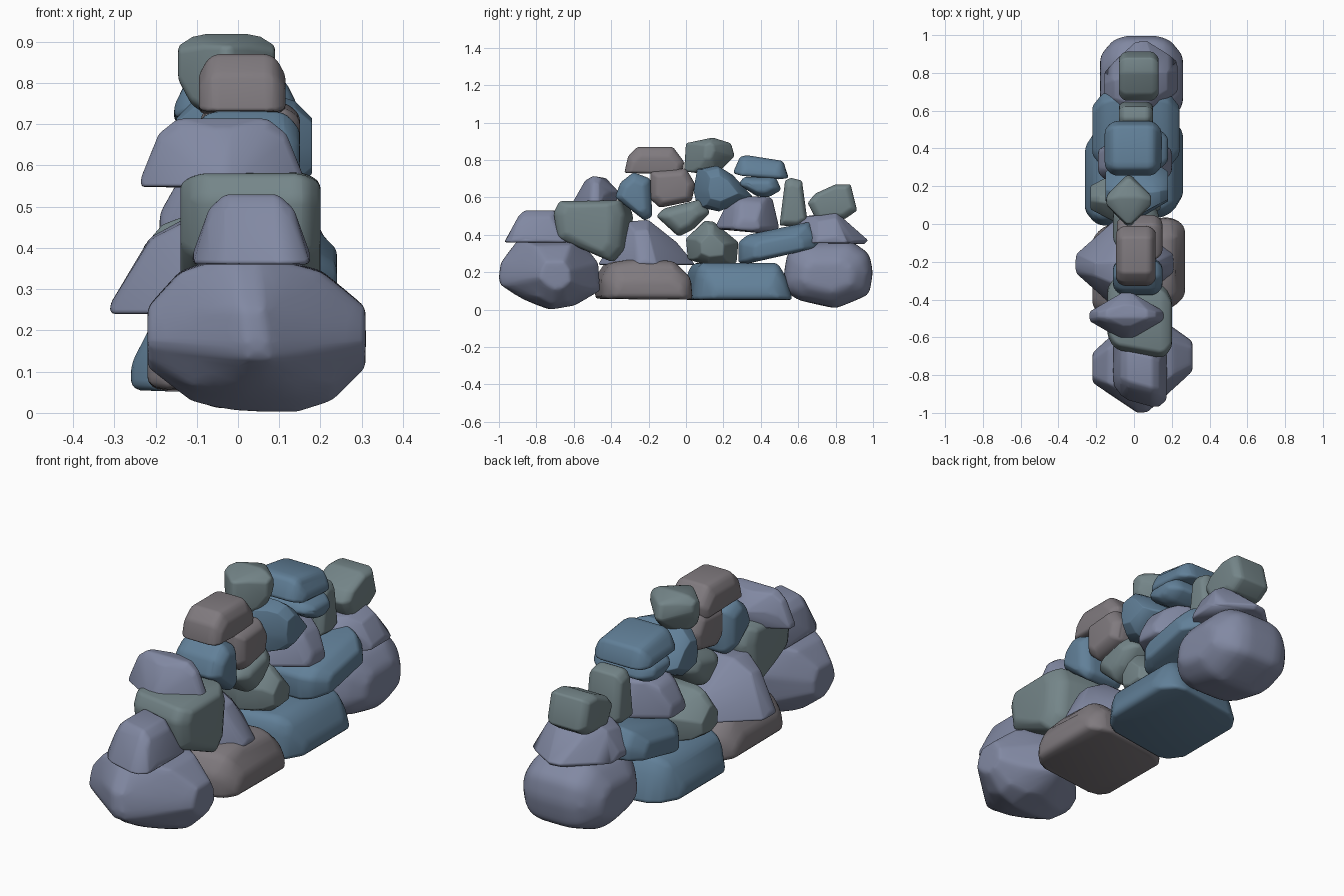
import bpy, bmesh

COLS = {"slate": (0.222, 0.25, 0.365, 1), "teal": (0.175, 0.235, 0.248, 1),
        "blue": (0.12, 0.215, 0.315, 1), "brown": (0.215, 0.195, 0.21, 1)}
MATS = {}
for k, c in COLS.items():
    MATS[k] = bpy.data.materials.new(k + "_stone")
    MATS[k].diffuse_color = c


def stone(name, col, x0, x1, prof, core=0.6, sy=0.65, sz=0.6, pivot=0.5, shift=0.0, w=0.035,
          ycore=None, skew=0.0, smooth=False):
    """Rounded hull: side profile (y, z) over the core, shrunk towards both x ends.
    ycore sets a separate (shorter) core for the plan outline, giving diamond plans."""
    ycore = core if ycore is None else ycore
    ys, zs = [p[0] for p in prof], [p[1] for p in prof]
    cy = (min(ys) + max(ys)) / 2
    cz = min(zs) + pivot * (max(zs) - min(zs))
    cx, hx = (x0 + x1) / 2, (x1 - x0) / 2

    def scale(t, c, s):
        u = max(0, (t - c) / (1 - c))
        f = 1 - u if c == ycore and ycore != core else 1 - 0.32 * u - 0.68 * u ** 3
        return s + (1 - s) * f

    bm = bmesh.new()
    for a in sorted({ycore, core, (core + 1) / 2, 1}):
        for t in (-a, a):
            for y, z in prof:
                bm.verts.new((cx + hx * t - skew * (z - cz) * (1 - a * a),
                              cy + (y - cy) * scale(a, ycore, sy) + shift * t,
                              cz + (z - cz) * scale(a, core, sz)))
    r = bmesh.ops.convex_hull(bm, input=bm.verts[:])
    junk = {g for g in r["geom_interior"] + r["geom_unused"] if isinstance(g, bmesh.types.BMVert)}
    bmesh.ops.delete(bm, geom=list(junk), context="VERTS")
    bmesh.ops.remove_doubles(bm, verts=bm.verts[:], dist=0.012)
    bmesh.ops.dissolve_limit(bm, angle_limit=0.12, verts=bm.verts[:], edges=bm.edges[:])
    bmesh.ops.recalc_face_normals(bm, faces=bm.faces[:])
    for f in bm.faces:
        f.smooth = True
    me = bpy.data.meshes.new(name)
    bm.to_mesh(me)
    bm.free()
    me.materials.append(MATS[col])
    ob = bpy.data.objects.new(name, me)
    bpy.context.collection.objects.link(ob)
    m = ob.modifiers.new("round", "BEVEL")
    m.width, m.segments, m.limit_method, m.angle_limit = w, 3, "ANGLE", 0.3
    if smooth:
        ob.modifiers.new("soften", "SUBSURF").levels = 1
    return ob


# end boulders
stone("front_boulder", "slate", -.22, .31,
      [(-1, .17), (-.99, .25), (-.9, .37), (-.57, .375), (-.47, .25), (-.46, .1), (-.6, .02),
       (-.73, 0), (-.87, .05), (-.99, .13)], .3, .3, .4, .48, .03, .06, ycore=.1, skew=.12, smooth=True)
stone("back_boulder", "slate", -.18, .26,
      [(.52, .17), (.54, .3), (.62, .36), (.88, .37), (.98, .3), (1, .2), (.98, .08), (.8, .005),
       (.6, .05), (.53, .1)], .4, .55, .45, .45, 0, .06, smooth=True)

# base course
stone("base_brown", "brown", -.22, .27,
      [(-.47, .055), (-.47, .17), (-.42, .25), (-.3, .27), (-.08, .26), (.01, .17), (.02, .05)],
      .6, .75, .45, .1, .03)
stone("base_blue", "blue", -.26, .26,
      [(.01, .05), (.03, .2), (.06, .25), (.47, .25), (.51, .18), (.55, .05)], .6, .65, .3, .05, .04)

# second course
stone("front_cap", "slate", -.11, .175,
      [(-.955, .36), (-.88, .5), (-.85, .53), (-.69, .53), (-.56, .36)], .45, .7, .15, 0, -.04)
stone("front_teal", "teal", -.14, .2,
      [(-.69, .52), (-.66, .58), (-.33, .585), (-.3, .5), (-.32, .32), (-.38, .255), (-.45, .28),
       (-.67, .38)], .65, .65, .75, .7, -.03)
stone("middle_slate", "slate", -.31, .21,
      [(-.47, .24), (-.33, .47), (-.2, .48), (-.05, .36), (.05, .24)], .25, .2, .1, 0, ycore=.1)
stone("middle_teal", "teal", -.23, .14,
      [(0, .38), (.01, .27), (.11, .235), (.27, .25), (.28, .36), (.15, .47), (.1, .475)],
      .5, .45, .5, .4, ycore=.2)
stone("long_blue", "blue", -.22, .24,
      [(.28, .25), (.28, .36), (.33, .4), (.66, .47), (.71, .4), (.71, .33), (.34, .245)],
      .55, .6, .55, .3)
stone("back_cap", "slate", -.16, .23,
      [(.54, .35), (.57, .45), (.64, .5), (.8, .52), (.97, .37), (.95, .35)], .45, .4, .2, .05, .03,
      ycore=.15)

# third course
stone("upper_front_slate", "slate", -.235, .16,
      [(-.62, .55), (-.54, .69), (-.5, .715), (-.43, .705), (-.36, .63), (-.38, .545)],
      .55, .2, .15, .02, ycore=.1)
stone("upper_blue_wedge", "blue", -.11, .15,
      [(-.38, .6), (-.35, .68), (-.28, .735), (-.19, .7), (-.18, .5), (-.22, .475)], .6, .6, .65)
stone("upper_brown", "brown", -.09, .15,
      [(-.19, .59), (-.19, .74), (0, .755), (.05, .67), (.03, .58), (-.14, .545)], .6, .7, .7, w=.045)
stone("middle_chip", "teal", -.11, .13,
      [(-.16, .5), (-.12, .54), (.08, .59), (.13, .52), (.04, .43), (-.04, .39)], .5, .55, .55)
stone("upper_blue", "blue", -.15, .18,
      [(.04, .64), (.06, .75), (.16, .77), (.25, .72), (.36, .6), (.17, .525), (.06, .55)],
      .5, .5, .55, ycore=.2)
stone("back_slate", "slate", -.19, .2,
      [(.15, .43), (.22, .57), (.27, .61), (.46, .6), (.5, .43), (.4, .41)], .45, .4, .3, .1, ycore=.2)
stone("small_blue", "blue", -.15, .18,
      [(.28, .67), (.31, .71), (.48, .71), (.51, .64), (.44, .6), (.38, .605)], .6, .6, .5, w=.025)
stone("back_column", "teal", -.08, .1,
      [(.5, .45), (.53, .69), (.56, .705), (.62, .69), (.65, .47), (.6, .445)], .6, .7, .75, .4, w=.03)
stone("back_top_teal", "teal", -.08, .13,
      [(.65, .57), (.69, .62), (.8, .67), (.88, .67), (.915, .53), (.85, .485), (.7, .475)],
      .65, .75, .75, .6, w=.025)

# top course
stone("top_brown", "brown", -.095, .115,
      [(-.33, .73), (-.31, .82), (-.26, .87), (-.07, .87), (-.01, .79), (-.02, .72)],
      .6, .8, .6, .15, w=.045)
stone("top_teal", "teal", -.145, .09,
      [(-.01, .74), (0, .89), (.09, .91), (.15, .92), (.24, .89), (.26, .82), (.18, .74), (.08, .725)],
      .45, .2, .45, .75, ycore=.1)
stone("top_blue", "blue", -.155, .145,
      [(.25, .73), (.29, .82), (.33, .825), (.52, .795), (.55, .7), (.5, .695)], .6, .7, .35, .1, w=.03)
